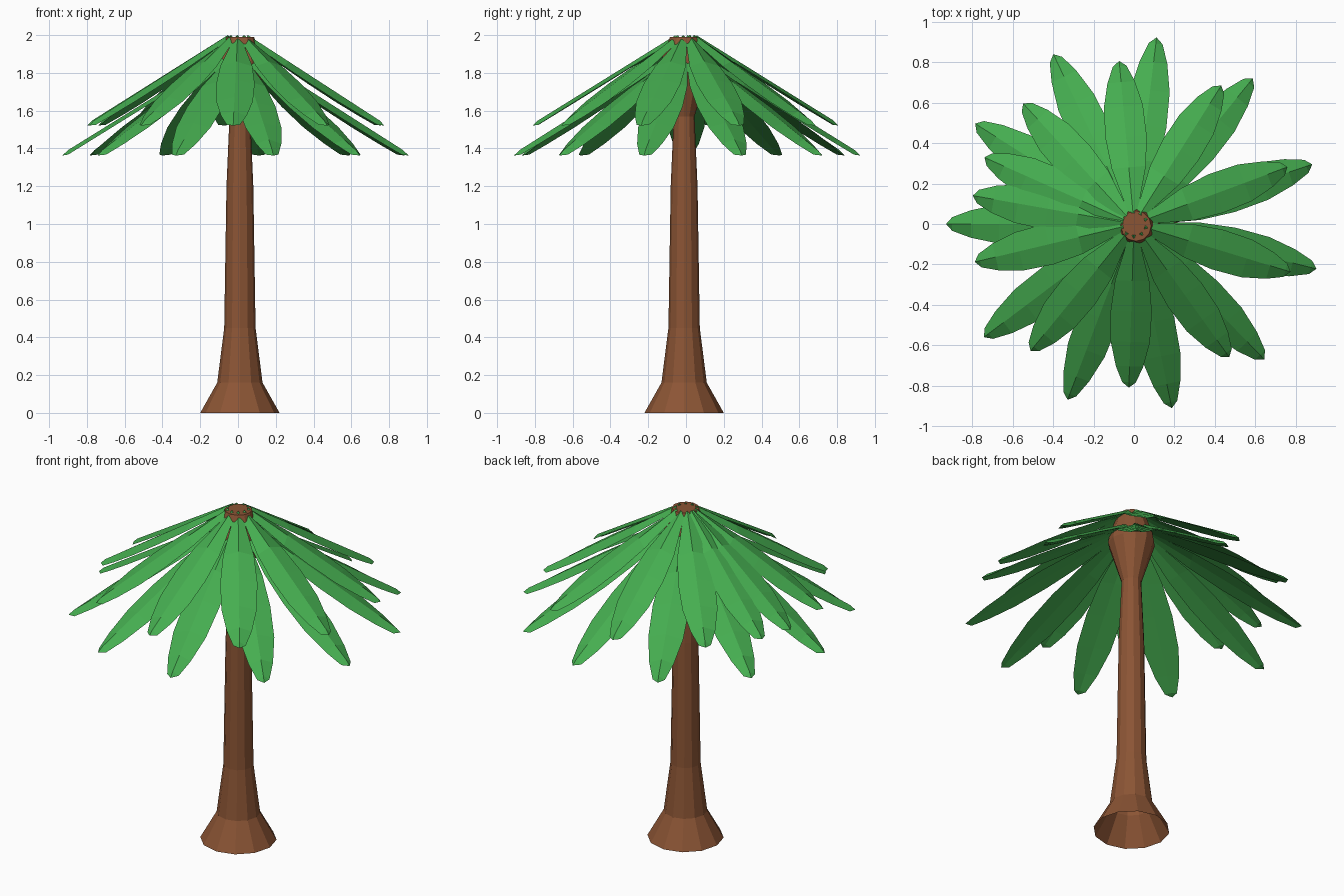
import bpy, bmesh, math
from mathutils import Matrix, Vector

if "Cube" in bpy.data.objects:
    bpy.data.objects.remove(bpy.data.objects["Cube"])


def material(name, rgb):
    m = bpy.data.materials.new(name)
    m.diffuse_color = (*rgb, 1)
    m.use_nodes = True
    m.node_tree.nodes["Principled BSDF"].inputs["Base Color"].default_value = m.diffuse_color
    return m


def finish(bm, name, mat):
    bmesh.ops.recalc_face_normals(bm, faces=bm.faces)
    me = bpy.data.meshes.new(name)
    bm.to_mesh(me)
    bm.free()
    me.materials.append(mat)
    ob = bpy.data.objects.new(name, me)
    bpy.context.collection.objects.link(ob)
    return ob


bark = material("bark", (0.26, 0.09, 0.035))
green = material("leaf_green", (0.06, 0.42, 0.08))

# Trunk: lathed profile, open at the bottom, capped on top
SIDES = 12
profile = [(0.21, 0), (0.12, 0.16), (0.083, 0.45), (0.071, 1.2),
           (0.055, 1.57), (0.13, 1.81), (0.12, 1.87), (0.075, 1.99)]
bm = bmesh.new()
rings = []
for r, z in profile:
    rings.append([bm.verts.new((0.01 + r * math.cos(2 * math.pi * i / SIDES),
                                -0.01 + r * math.sin(2 * math.pi * i / SIDES), z))
                  for i in range(SIDES)])
for a, b in zip(rings, rings[1:]):
    for i in range(SIDES):
        j = (i + 1) % SIDES
        bm.faces.new((a[i], a[j], b[j], b[i]))
bm.faces.new(rings[-1])
finish(bm, "trunk", bark)

# Leaf outline: fraction of the length, half width
outline = [(0.0, 0.022), (0.3, 0.085), (0.5, 0.102), (0.7, 0.097),
           (0.86, 0.068), (0.965, 0.034)]
START, SLOPE, FOLD = 0.055, 0.62, 0.024


def add_leaf(bm, reach, top, angle):
    """Thin ridged leaf running outward and down from the trunk top."""
    rot = Matrix.Rotation(angle, 3, 'Z')
    length = reach - START

    def vert(x, y, z):
        return bm.verts.new(rot @ Vector((x, y, z)))

    rows = []
    for t, hw in outline:
        x = START + t * length
        z = top - SLOPE * t * length
        rows.append([vert(x, 0, z), vert(x, hw, z - FOLD),
                     vert(x, 0, z - FOLD * 0.8), vert(x, -hw, z - FOLD)])
    tip = vert(reach, 0, top - SLOPE * length - 0.01)
    for a, b in zip(rows, rows[1:]):
        for i in range(4):
            j = (i + 1) % 4
            bm.faces.new((a[i], a[j], b[j], b[i]))
    for i in range(4):
        bm.faces.new((rows[-1][i], rows[-1][(i + 1) % 4], tip))
    bm.faces.new(rows[0])


# Two crowns of eleven leaves: long ones below, short ones above
for name, reach, top, first, step in (("lower_leaves", 0.93, 1.915, 180, 32.3),
                                      ("upper_leaves", 0.81, 2.0, 170, 37.4)):
    bm = bmesh.new()
    for i in range(11):
        add_leaf(bm, reach, top, math.radians(first - step * i))
    finish(bm, name, green)
